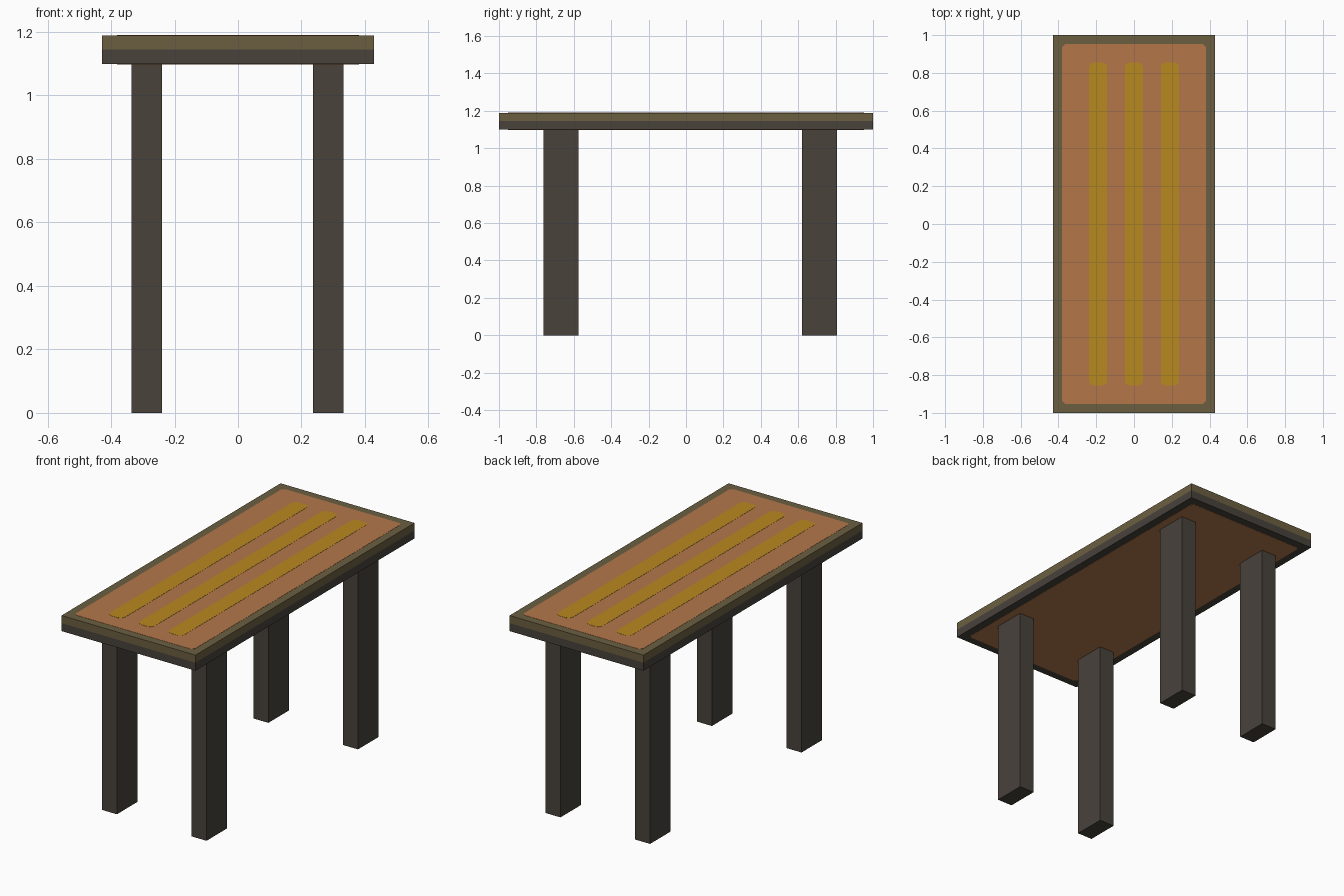
import bpy
import bmesh

cube = bpy.data.objects.get("Cube")
if cube:
    bpy.data.objects.remove(cube, do_unlink=True)


def linear(c):
    c /= 255
    return c / 12.92 if c <= 0.04045 else ((c + 0.055) / 1.055) ** 2.4


def material(name, r, g, b):
    col = (linear(r), linear(g), linear(b), 1)
    m = bpy.data.materials.new(name)
    m.use_nodes = True
    m.diffuse_color = col
    m.node_tree.nodes["Principled BSDF"].inputs["Base Color"].default_value = col
    return m


CHARCOAL = material("charcoal", 72, 66, 59)
OLIVE = material("olive brown", 107, 95, 65)
COPPER = material("copper", 179, 119, 74)
MUSTARD = material("mustard", 185, 137, 32)


def slab(name, lo, hi, mat, corner=0.0, segments=1):
    """Box from corner lo to corner hi, with optional softened upright edges."""
    bm = bmesh.new()
    bmesh.ops.create_cube(bm, size=1)
    for v in bm.verts:
        v.co = [(a + b) / 2 + c * (b - a) for a, b, c in zip(lo, hi, v.co)]
    if corner:
        upright = [e for e in bm.edges
                   if abs(e.verts[0].co.z - e.verts[1].co.z) > 1e-5]
        bmesh.ops.bevel(bm, geom=upright, offset=corner, segments=segments,
                        profile=0.5, affect='EDGES')
    bmesh.ops.recalc_face_normals(bm, faces=bm.faces)
    mesh = bpy.data.meshes.new(name)
    bm.to_mesh(mesh)
    bm.free()
    mesh.materials.append(mat)
    ob = bpy.data.objects.new(name, mesh)
    bpy.context.collection.objects.link(ob)
    return ob


W, L = 0.428, 1.0                       # half width and half length of the top
Z0, Z1, Z2 = 1.099, 1.145, 1.189        # underside, colour split, top face

# Two-layer table top
slab("lower_frame", (-W, -L, Z0), (W, L, Z1), CHARCOAL)
slab("upper_frame", (-W, -L, Z1), (W, L, Z2), OLIVE)

# Inlaid panel, showing on both faces
slab("inlay_panel", (-0.381, -0.953, Z0 - 0.001), (0.381, 0.953, Z2 + 0.001),
     COPPER, corner=0.016)

# Three long stripes on the panel
for side, x in (("right", -0.19), ("middle", 0), ("left", 0.19)):
    slab(f"{side}_stripe", (x - 0.048, -0.856, Z2 - 0.003),
         (x + 0.048, 0.856, Z2 + 0.002), MUSTARD, corner=0.026, segments=2)

# Four legs
for end, y in (("front", -0.669), ("back", 0.714)):
    for side, x in (("right", -0.288), ("left", 0.285)):
        slab(f"{end}_{side}_leg", (x - 0.048, y - 0.094, 0),
             (x + 0.048, y + 0.094, Z0 + 0.005), CHARCOAL)
